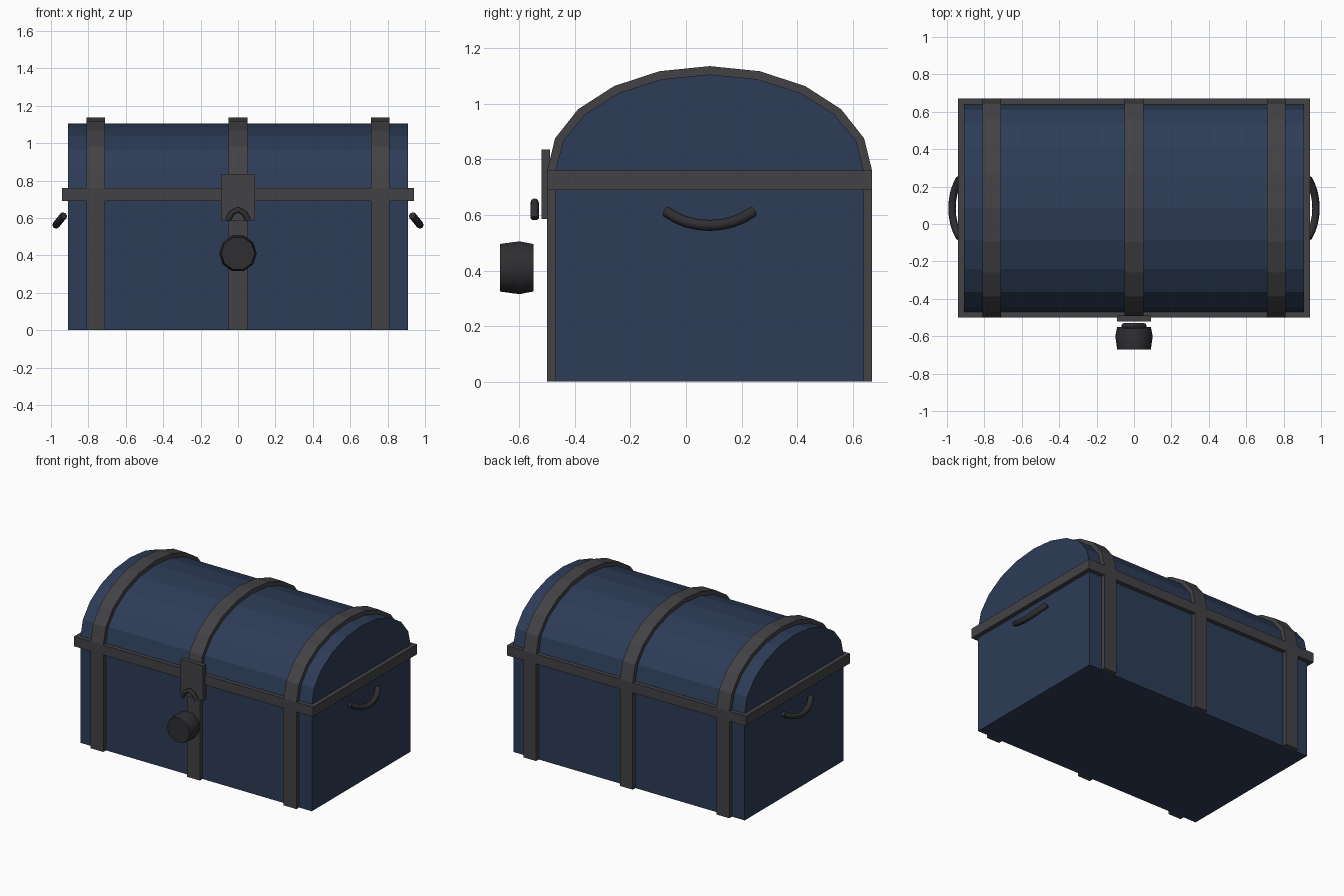
import bpy, bmesh, math
from mathutils import Vector

if "Cube" in bpy.data.objects:
    bpy.data.objects.remove(bpy.data.objects["Cube"])

CY, Z0 = 0.085, 0.76      # depth centre, height where the lid arch starts


def material(name, rgb):
    m = bpy.data.materials.new(name)
    m.diffuse_color = (*rgb, 1)
    m.use_nodes = True
    m.node_tree.nodes["Principled BSDF"].inputs["Base Color"].default_value = m.diffuse_color
    return m


BLUE = material("blue_wood", (0.026, 0.045, 0.095))
IRON = material("iron", (0.055, 0.055, 0.062))
DARK = material("dark_iron", (0.028, 0.028, 0.032))


def finish(name, bm, mat, smooth=None):
    bmesh.ops.recalc_face_normals(bm, faces=bm.faces[:])
    me = bpy.data.meshes.new(name)
    bm.to_mesh(me)
    bm.free()
    me.materials.append(mat)
    ob = bpy.data.objects.new(name, me)
    bpy.context.collection.objects.link(ob)
    if smooth:
        bpy.context.view_layer.objects.active = ob
        ob.select_set(True)
        bpy.ops.object.shade_smooth_by_angle(angle=math.radians(smooth))
        ob.select_set(False)
    return ob


def loft(name, rings, mat, caps=True, closed=False, smooth=None):
    """Skin a list of equal-length closed rings."""
    bm = bmesh.new()
    vs = [[bm.verts.new(p) for p in r] for r in rings]
    n = len(rings[0])
    for i in range(len(vs) if closed else len(vs) - 1):
        a, b = vs[i], vs[(i + 1) % len(vs)]
        for j in range(n):
            k = (j + 1) % n
            bm.faces.new((a[j], a[k], b[k], b[j]))
    if caps and not closed:
        bm.faces.new(vs[0])
        bm.faces.new(vs[-1])
    return finish(name, bm, mat, smooth)


def box(name, x0, x1, y0, y1, z0, z1, mat):
    ring = lambda z: [(x0, y0, z), (x1, y0, z), (x1, y1, z), (x0, y1, z)]
    return loft(name, [ring(z0), ring(z1)], mat)


def arch(a, h):
    """Half ellipse in the y-z plane, ten segments."""
    return [(CY - a * math.cos(math.pi * i / 10), Z0 + h * math.sin(math.pi * i / 10))
            for i in range(11)]


def tube(name, pts, r, side, mat, sides=8):
    """Round tube along a planar path; side is the plane normal."""
    pts, side = [Vector(p) for p in pts], Vector(side).normalized()
    rings = []
    for i, p in enumerate(pts):
        t = (pts[min(i + 1, len(pts) - 1)] - pts[max(i - 1, 0)]).normalized()
        u = t.cross(side)
        rings.append([p + r * (math.cos(q) * u + math.sin(q) * side)
                      for q in (2 * math.pi * k / sides for k in range(sides))])
    return loft(name, rings, mat, smooth=50)


# Chest body and barrel lid
box("chest_body", -0.91, 0.91, -0.47, 0.64, 0, 0.72, BLUE)
lid = [(CY - 0.555, 0.72)] + arch(0.555, 0.346) + [(CY + 0.555, 0.72)]
loft("lid", [[(x, y, z) for y, z in lid] for x in (-0.91, 0.91)], BLUE)

# Iron rim around the seam
box("rim", -0.94, 0.94, -0.5, 0.67, 0.69, 0.76, IRON)

# Three iron straps running up the front, over the lid and down the back
outer = [(-0.5, 0)] + arch(0.585, 0.376) + [(0.67, 0)]
inner = [(-0.468, 0)] + arch(0.553, 0.344) + [(0.638, 0)]
for label, x in (("left", -0.76), ("middle", 0), ("right", 0.76)):
    rings = [[(x - 0.05, *o), (x + 0.05, *o), (x + 0.05, *i), (x - 0.05, *i)]
             for o, i in zip(outer, inner)]
    loft(label + "_strap", rings, IRON)

# Latch plate, shackle and padlock
box("latch_plate", -0.09, 0.09, -0.52, -0.49, 0.585, 0.835, IRON)
tube("shackle", [(x, -0.545, z) for x, z in
                 ((-0.054, 0.588), (-0.034, 0.626), (0, 0.645), (0.034, 0.626), (0.054, 0.588))],
     0.015, (0, 1, 0), DARK)
loft("padlock", [[(r * math.cos(math.pi * k / 5), y, 0.41 + r * math.sin(math.pi * k / 5))
                  for k in range(10)]
                 for y, r in ((-0.67, 0.09), (-0.6, 0.1), (-0.55, 0.09))], DARK, smooth=50)

# Drooping carry handles on both ends
for label, s in (("left", -1), ("right", 1)):
    path = []
    for i in range(9):
        q = math.radians(-45 + 90 * i / 8)
        d = 0.222 * (math.cos(q) - math.cos(math.pi / 4))
        path.append((s * (0.932 + 0.63 * d), CY + 0.222 * math.sin(q), 0.613 - 0.78 * d))
    tube(label + "_handle", path, 0.02, (0.78 * s, 0, 0.63), DARK)
